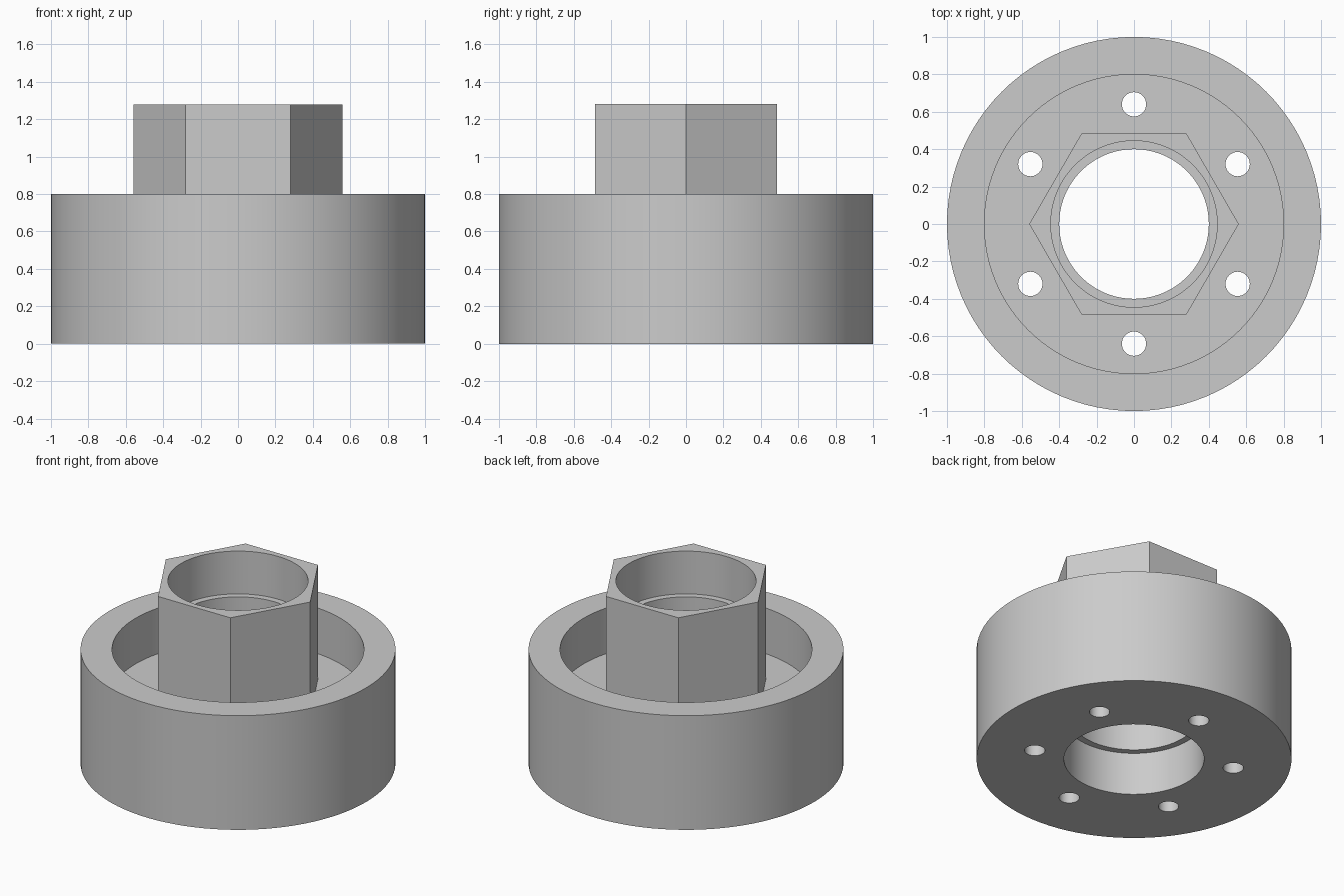
import bpy, math

if "Cube" in bpy.data.objects:
    bpy.data.objects.remove(bpy.data.objects["Cube"])

SEG = 96
metal = bpy.data.materials.new("plain grey metal")
metal.diffuse_color = (0.6, 0.6, 0.6, 1)
metal.use_nodes = True
metal.node_tree.nodes["Principled BSDF"].inputs["Base Color"].default_value = metal.diffuse_color


def prism(name, radius, z0, z1, sides=SEG, x=0, y=0, turn=0):
    """Upright cylinder or prism between two heights."""
    bpy.ops.mesh.primitive_cylinder_add(
        vertices=sides, radius=radius, depth=z1 - z0,
        location=(x, y, (z0 + z1) / 2), rotation=(0, 0, turn))
    ob = bpy.context.object
    ob.name = name
    return ob


def combine(target, tool, operation):
    """Apply a boolean and discard the helper."""
    bpy.context.view_layer.objects.active = target
    mod = target.modifiers.new(operation.lower(), 'BOOLEAN')
    mod.operation = operation
    mod.solver = 'EXACT'
    mod.object = tool
    bpy.ops.object.modifier_apply(modifier=mod.name)
    bpy.data.objects.remove(tool)


# Round cup with a thick floor
hub = prism("hub_body", 1.0, 0, 0.8)
combine(hub, prism("recess", 0.8, 0.48, 1.0), 'DIFFERENCE')

# Hexagonal collar standing on the floor, corners on the x axis
combine(hub, prism("hex_collar", 0.56, 0.2, 1.28, 6, turn=math.pi / 6), 'UNION')

# Central bore, widened at both ends to leave a narrow neck
for radius, z0, z1 in ((0.4, -0.2, 1.5), (0.445, 0.98, 1.5), (0.445, -0.2, 0.3)):
    combine(hub, prism("bore", radius, z0, z1), 'DIFFERENCE')

# Six bolt holes through the floor
for i in range(6):
    a = math.radians(30 + 60 * i)
    combine(hub, prism("bolt_hole", 0.065, -0.2, 0.7, 32,
                       0.64 * math.cos(a), 0.64 * math.sin(a)), 'DIFFERENCE')

# Finish
hub.data.materials.clear()
hub.data.materials.append(metal)
bpy.ops.object.select_all(action='DESELECT')
hub.select_set(True)
bpy.context.view_layer.objects.active = hub
bpy.ops.object.transform_apply(location=True, rotation=True, scale=True)
bpy.ops.object.shade_smooth_by_angle(angle=math.radians(30))
